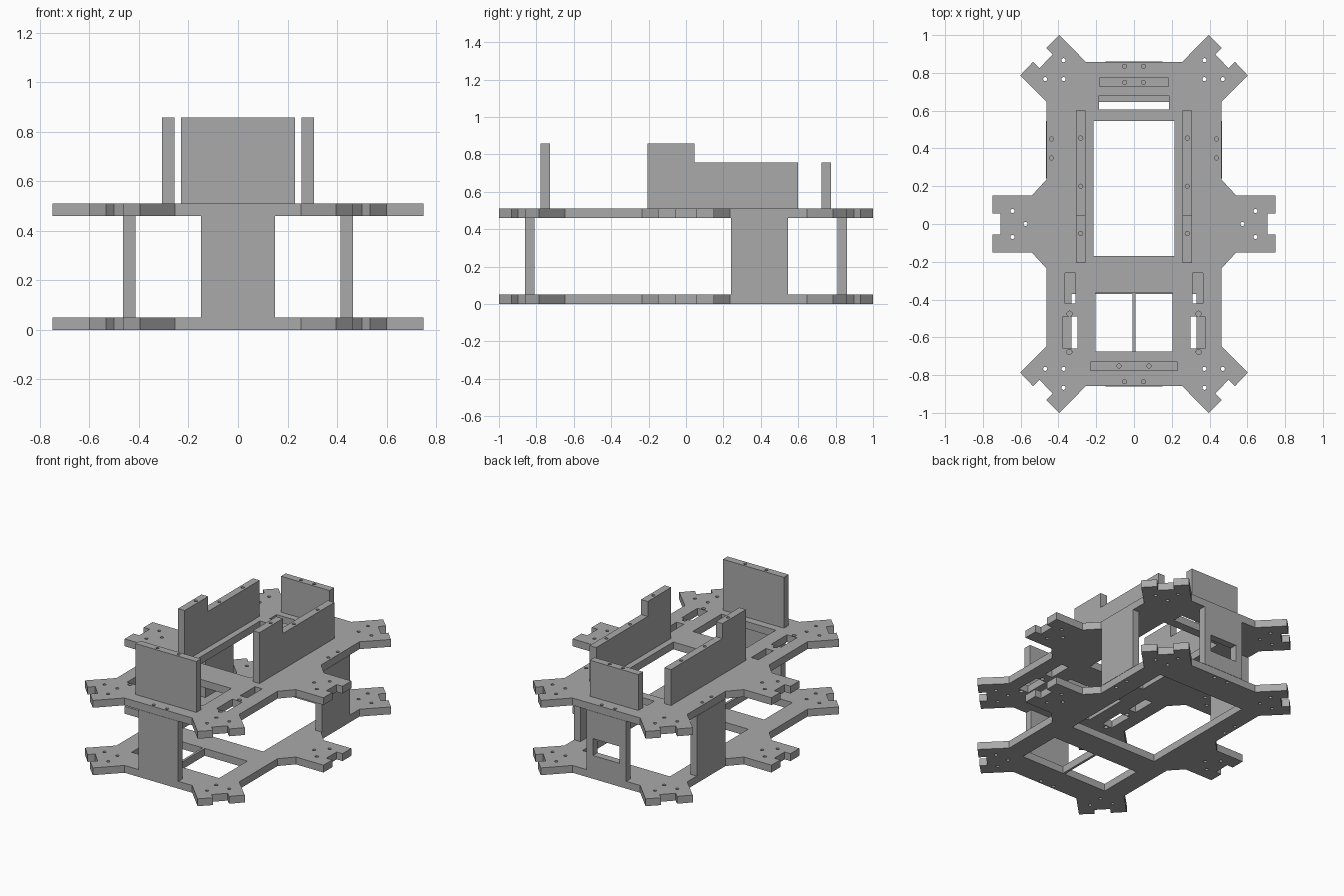
import bpy, math
from mathutils import Matrix, Vector

cube = bpy.data.objects.get("Cube")
if cube:
    bpy.data.objects.remove(cube, do_unlink=True)

grey = bpy.data.materials.new("plain_grey")
grey.use_nodes = True
GREY = (0.4, 0.4, 0.4, 1)
grey.diffuse_color = GREY
grey.node_tree.nodes["Principled BSDF"].inputs["Base Color"].default_value = GREY

THICK = 0.05
HOLE = 0.011


def rect(x0, x1, y0, y1):
    return [(x0, y0), (x1, y0), (x1, y1), (x0, y1)]


def circle(x, y, r=HOLE, n=12):
    step = math.tau / n
    return [(x + r * math.cos(i * step), y + r * math.sin(i * step)) for i in range(n)]


def mirror_x(loop):
    return [(-x, y) for x, y in loop]


def both_sides(loops):
    return loops + [mirror_x(l) for l in loops]


def sheet(name, loops, matrix, thick=THICK):
    """Flat sheet from an outline and its cut-outs, centred on its own plane."""
    curve = bpy.data.curves.new(name, "CURVE")
    curve.dimensions = "2D"
    curve.fill_mode = "BOTH"
    curve.extrude = thick / 2
    for loop in loops:
        spline = curve.splines.new("POLY")
        spline.points.add(len(loop) - 1)
        for point, (x, y) in zip(spline.points, loop):
            point.co = (x, y, 0, 1)
        spline.use_cyclic_u = True
    temp = bpy.data.objects.new(name + "_profile", curve)
    bpy.context.collection.objects.link(temp)
    graph = bpy.context.evaluated_depsgraph_get()
    mesh = bpy.data.meshes.new_from_object(temp.evaluated_get(graph))
    bpy.data.objects.remove(temp, do_unlink=True)
    mesh.transform(matrix)
    weld(mesh)
    mesh.materials.clear()
    mesh.materials.append(grey)
    obj = bpy.data.objects.new(name, mesh)
    bpy.context.collection.objects.link(obj)
    return obj


def weld(mesh):
    import bmesh
    bm = bmesh.new()
    bm.from_mesh(mesh)
    bmesh.ops.remove_doubles(bm, verts=bm.verts, dist=0.0002)
    bmesh.ops.recalc_face_normals(bm, faces=bm.faces)
    for face in bm.faces:
        face.smooth = False
    bm.to_mesh(mesh)
    bm.free()


def drill(obj, spots, depth=0.06):
    """Cut blind screw holes into the upper edge of a wall."""
    for x, y, z in spots:
        cutter = sheet("drill_cutter", [circle(0, 0)],
                       Matrix.Translation((x, y, z)), 2 * depth)
        cutter.hide_render = True
        mod = obj.modifiers.new("screw_hole", "BOOLEAN")
        mod.operation = "DIFFERENCE"
        mod.solver = "EXACT"
        mod.object = cutter
        graph = bpy.context.evaluated_depsgraph_get()
        mesh = bpy.data.meshes.new_from_object(obj.evaluated_get(graph))
        obj.modifiers.clear()
        obj.data = mesh
        bpy.data.objects.remove(cutter, do_unlink=True)


def flat(z):
    return Matrix.Translation((0, 0, z))


def facing_front(y):
    # profile (x, z) standing across the body
    return Matrix.Translation((0, y, 0)) @ Matrix.Rotation(math.pi / 2, 4, "X")


def facing_side(x):
    # profile (y, z) standing along the body
    turn = Matrix((Vector((0, 0, 1)), Vector((1, 0, 0)), Vector((0, 1, 0)))).to_4x4()
    return Matrix.Translation((x, 0, 0)) @ turn


# Body outline: one quarter, mirrored to all four corners
quarter = [(0.75, 0.055), (0.75, 0.15), (0.542, 0.15), (0.463, 0.235),
           (0.463, 0.648), (0.602, 0.787), (0.534, 0.859), (0.5, 0.825),
           (0.43, 0.898), (0.464, 0.932), (0.395, 1.0), (0.255, 0.858)]
quarter.insert(0, (0.706, 0.055))
back_right = quarter
front_right = [(x, -y) for x, y in reversed(quarter)]
right_half = front_right + back_right
outline = right_half + mirror_x(right_half)[::-1]

# Screw holes shared by both deck plates
holes = []
for s in (-1, 1):
    holes += [circle(x, s * y) for x, y in
              ((0.373, 0.867), (0.373, 0.767), (0.47, 0.767), (0.643, 0.069), (0.05, 0.835))]
holes += [circle(0.574, 0), circle(0.437, 0.45), circle(0.437, 0.35)]
holes = both_sides(holes)

# Lower deck: open frame with a cross bar and a thin centre rib
lower_cuts = both_sides([rect(0.008, 0.33, -0.675, -0.37)])
lower_cuts.append(rect(-0.33, 0.33, -0.2, 0.645))
sheet("lower_deck", [outline] + holes + lower_cuts, flat(THICK / 2))

# Upper deck: two large windows, a rear slot and side slots
upper_cuts = both_sides([rect(0.31, 0.365, -0.42, -0.26), rect(0.3, 0.375, -0.66, -0.49),
                         circle(0.342, -0.475, 0.014), circle(0.342, -0.677, 0.014)])
upper_cuts += [rect(-0.215, 0.215, -0.17, 0.545), rect(-0.205, 0.205, -0.675, -0.365),
               rect(-0.185, 0.185, 0.605, 0.68)]
sheet("upper_deck", [outline] + holes + upper_cuts, flat(0.485))

# Walls joining the decks
sheet("front_spacer", [rect(-0.15, 0.15, 0.05, 0.46)], facing_front(-0.835))
sheet("back_spacer", [rect(-0.15, 0.15, 0.05, 0.46), rect(-0.1, 0.1, 0.16, 0.275)],
      facing_front(0.835))
for side, s in (("left", 1), ("right", -1)):
    sheet(side + "_spacer", [rect(0.24, 0.545, 0.05, 0.46)], facing_side(s * 0.44))

    # Stepped walls above the deck
    step = [(-0.207, 0.51), (0.6, 0.51), (0.6, 0.755), (0.045, 0.755),
            (0.045, 0.857), (-0.207, 0.857)]
    wall = sheet(side + "_upper_wall", [step], facing_side(s * 0.282))
    drill(wall, [(s * 0.282, 0.455, 0.755), (s * 0.282, 0.2, 0.755), (s * 0.282, -0.05, 0.857)])

# End walls above the deck
front_wall = sheet("front_upper_wall", [rect(-0.23, 0.23, 0.51, 0.857)], facing_front(-0.752))
drill(front_wall, [(-0.08, -0.752, 0.857), (0.08, -0.752, 0.857)])
back_wall = sheet("back_upper_wall", [rect(-0.183, 0.183, 0.51, 0.755)], facing_front(0.75))
drill(back_wall, [(-0.05, 0.75, 0.755), (0.05, 0.75, 0.755)])
